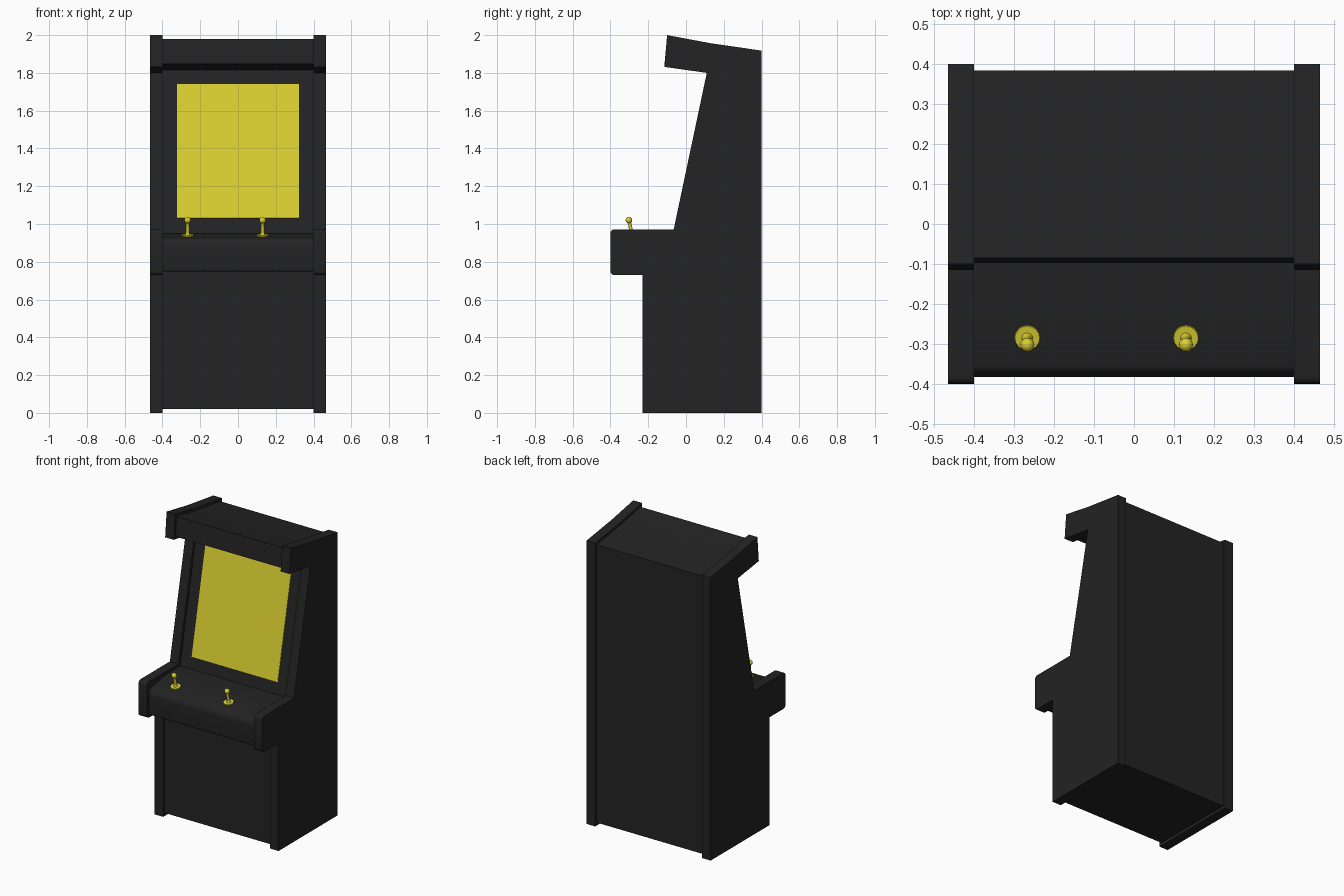
import bpy
import bmesh
from math import atan2
from mathutils import Matrix, Vector

cube = bpy.data.objects.get("Cube")
if cube:
    bpy.data.objects.remove(cube, do_unlink=True)


def material(name, rgb):
    m = bpy.data.materials.new(name)
    m.use_nodes = True
    m.diffuse_color = (*rgb, 1)
    node = next(n for n in m.node_tree.nodes if n.type == "BSDF_PRINCIPLED")
    node.inputs["Base Color"].default_value = (*rgb, 1)
    return m


BLACK = material("charcoal black", (0.017, 0.017, 0.017))
YELLOW = material("bright yellow", (0.70, 0.62, 0.03))


def finish(name, bm, mat):
    bmesh.ops.recalc_face_normals(bm, faces=bm.faces)
    mesh = bpy.data.meshes.new(name)
    bm.to_mesh(mesh)
    bm.free()
    mesh.materials.append(mat)
    ob = bpy.data.objects.new(name, mesh)
    bpy.context.collection.objects.link(ob)
    bpy.ops.object.select_all(action="DESELECT")
    ob.select_set(True)
    bpy.context.view_layer.objects.active = ob
    bpy.ops.object.shade_smooth_by_angle(angle=0.6)
    return ob


def extrude_profile(name, profile, x0, x1, round_y=None, radius=0.02):
    """Extrude a (y, z) outline along x, rounding the corners in front of round_y."""
    bm = bmesh.new()
    face = bm.faces.new([bm.verts.new((x0, y, z)) for y, z in profile])
    moved = bmesh.ops.extrude_face_region(bm, geom=[face])["geom"]
    bmesh.ops.translate(bm, vec=(x1 - x0, 0, 0),
                        verts=[v for v in moved if isinstance(v, bmesh.types.BMVert)])
    if round_y is not None:
        corners = [e for e in bm.edges
                   if abs(e.verts[0].co.x - e.verts[1].co.x) > 0.01
                   and e.verts[0].co.y < round_y]
        bmesh.ops.bevel(bm, geom=corners, offset=radius, segments=4,
                        profile=0.5, affect="EDGES")
    return finish(name, bm, BLACK)


# Side panels
side = [(-0.23, 0), (0.40, 0), (0.40, 1.918), (0.13, 1.957), (-0.10, 2.0),
        (-0.115, 1.832), (0.11, 1.80), (-0.065, 0.972), (-0.40, 0.972),
        (-0.40, 0.73), (-0.23, 0.73)]
for name, x0, x1 in (("left_side_panel", 0.40, 0.465), ("right_side_panel", -0.465, -0.40)):
    extrude_profile(name, side, x0, x1, -0.35)

# Inset cabinet body with canopy, sloped monitor face and control deck
body = [(-0.213, 0.02), (0.384, 0.02), (0.384, 1.902), (0.13, 1.939), (-0.085, 1.979),
        (-0.097, 1.847), (0.132, 1.815), (-0.048, 0.953), (-0.21, 0.953),
        (-0.365, 0.922), (-0.383, 0.89), (-0.383, 0.748), (-0.213, 0.748)]
extrude_profile("cabinet_body", body, -0.40, 0.40, -0.35, 0.01)

# Screen plate lying on the sloped monitor face
low, high = Vector((0, -0.048, 0.953)), Vector((0, 0.132, 1.815))
slope = (high - low).normalized()
outward = Vector((0, -slope.z, slope.y))
bottom = low + slope * ((1.03 - low.z) / slope.z)
top = low + slope * ((1.74 - low.z) / slope.z)
bm = bmesh.new()
bmesh.ops.create_cube(bm, size=1, matrix=Matrix.Diagonal((0.645, 0.006, (top - bottom).length, 1)))
bmesh.ops.rotate(bm, verts=bm.verts, cent=(0, 0, 0),
                 matrix=Matrix.Rotation(atan2(-slope.y, slope.z), 3, "X"))
bmesh.ops.translate(bm, verts=bm.verts, vec=(bottom + top) / 2 + outward * 0.001)
finish("screen", bm, YELLOW)


# Joysticks: round base, shaft and ball grip, square to the sloped deck
def joystick(name, x):
    bm = bmesh.new()

    def cone(r1, r2, z0, z1, sides):
        bmesh.ops.create_cone(bm, cap_ends=True, segments=sides, radius1=r1, radius2=r2,
                              depth=z1 - z0, matrix=Matrix.Translation((0, 0, (z0 + z1) / 2)))

    cone(0.033, 0.031, -0.003, 0.004, 16)
    cone(0.014, 0.010, 0.004, 0.016, 12)
    cone(0.010, 0.009, 0.014, 0.075, 12)
    bmesh.ops.create_uvsphere(bm, u_segments=16, v_segments=10, radius=0.0175,
                              matrix=Matrix.Translation((0, 0, 0.083)))
    bmesh.ops.rotate(bm, verts=bm.verts, cent=(0, 0, 0), matrix=Matrix.Rotation(0.21, 3, "X"))
    bmesh.ops.translate(bm, verts=bm.verts, vec=(x, -0.285, 0.939))
    finish(name, bm, YELLOW)


joystick("right_joystick", -0.267)
joystick("left_joystick", 0.13)
